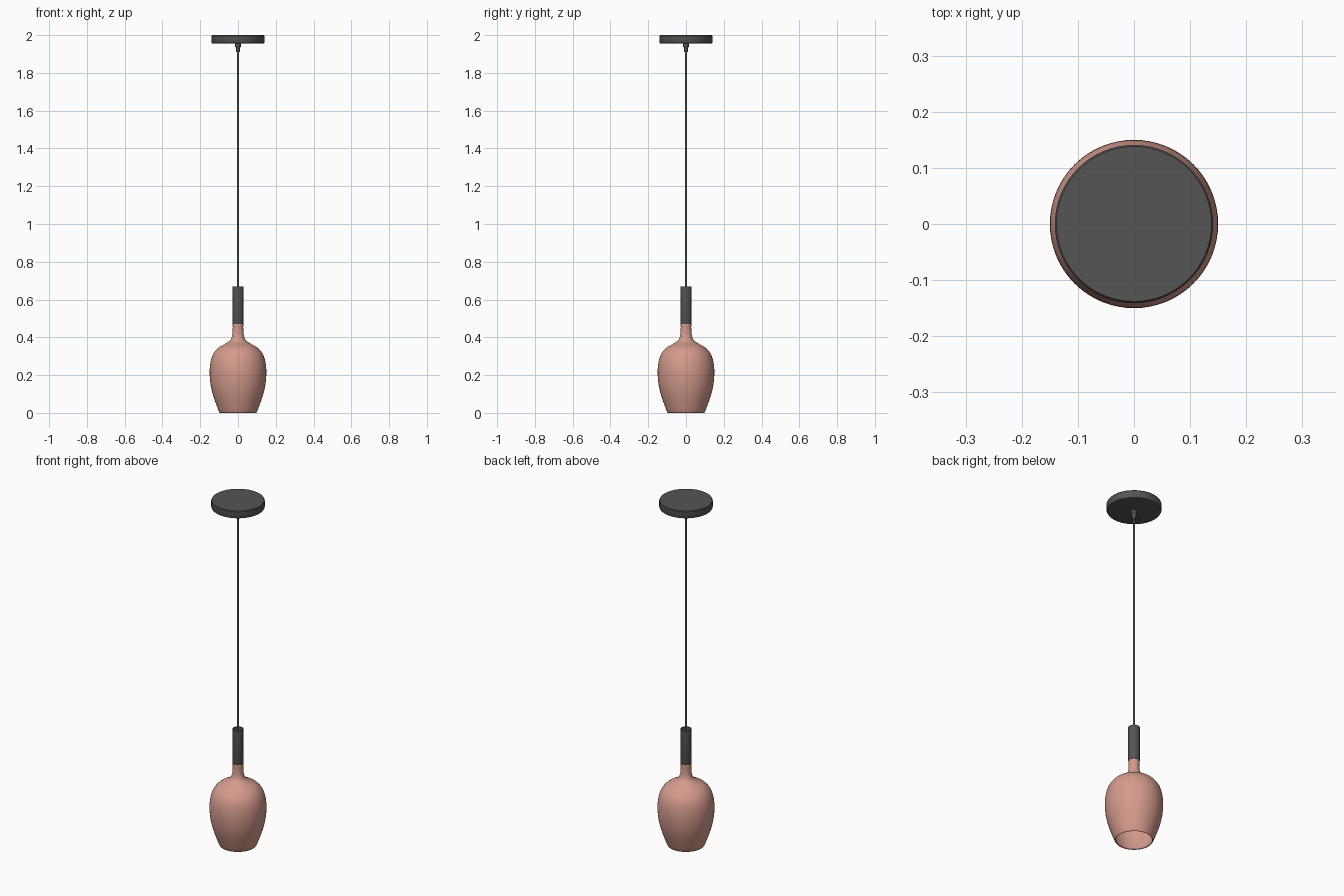
import bpy
import bmesh
import math
from mathutils import Vector

cube = bpy.data.objects.get("Cube")
if cube:
    bpy.data.objects.remove(cube, do_unlink=True)


def make_material(name, rgb):
    mat = bpy.data.materials.new(name)
    mat.use_nodes = True
    mat.diffuse_color = (*rgb, 1)
    bsdf = mat.node_tree.nodes["Principled BSDF"]
    bsdf.inputs["Base Color"].default_value = (*rgb, 1)
    bsdf.inputs["Roughness"].default_value = 0.6
    return mat


def smooth_profile(points, steps=5):
    """Round a coarse (radius, height) profile with a Catmull-Rom spline."""
    pts = [Vector(p) for p in points]
    pts = [2 * pts[0] - pts[1]] + pts + [2 * pts[-1] - pts[-2]]
    out = []
    for a, b, c, d in zip(pts, pts[1:], pts[2:], pts[3:]):
        for k in range(steps):
            t = k / steps
            out.append(0.5 * (2 * b + (c - a) * t + (2 * a - 5 * b + 4 * c - d) * t ** 2
                              + (3 * b - a - 3 * c + d) * t ** 3))
    return out + [pts[-2]]


def lathe(name, profile, mat, sides=64, angle=35):
    """Revolve a profile, listed bottom to top on its outside, around z."""
    bm = bmesh.new()
    rings = []
    for r, z in profile:
        rings.append([bm.verts.new((r * math.cos(math.tau * i / sides),
                                    r * math.sin(math.tau * i / sides), z))
                      for i in range(sides)])
    for low, high in zip(rings, rings[1:]):
        for i in range(sides):
            j = (i + 1) % sides
            bm.faces.new((low[i], low[j], high[j], high[i]))
    # Merge the rings that sit on the axis
    bmesh.ops.remove_doubles(bm, verts=bm.verts[:], dist=1e-5)
    mesh = bpy.data.meshes.new(name)
    bm.to_mesh(mesh)
    bm.free()
    mesh.materials.append(mat)
    obj = bpy.data.objects.new(name, mesh)
    bpy.context.collection.objects.link(obj)
    bpy.ops.object.select_all(action="DESELECT")
    obj.select_set(True)
    bpy.context.view_layer.objects.active = obj
    bpy.ops.object.shade_smooth_by_angle(angle=math.radians(angle))
    return obj


charcoal = make_material("charcoal metal", (0.09, 0.09, 0.09))
pink = make_material("dusty pink", (0.66, 0.33, 0.26))

# Ceiling canopy with softened edges
lathe("canopy", [(0, 1.955), (0.132, 1.955), (0.138, 1.957), (0.141, 1.963),
                 (0.141, 1.996), (0.138, 2), (0, 2)], charcoal)

# Tapered cord grip under the canopy
lathe("cord_grip", [(0, 1.91), (0.01, 1.91), (0.012, 1.935), (0.016, 1.94),
                    (0.016, 1.956), (0, 1.956)], charcoal, 32)

# Cord running down into the socket cover
lathe("cord", [(0, 0.6), (0.006, 0.6), (0.006, 1.92), (0, 1.92)], charcoal, 16)

# Socket cover, a cup open at the top
lathe("socket_cover", [(0, 0.472), (0.029, 0.472), (0.03, 0.475), (0.03, 0.67),
                       (0.026, 0.67), (0.026, 0.61), (0, 0.61)], charcoal, 48)

# Bell shaped shade, open at the bottom
shade = lathe("shade", smooth_profile(
    [(0.097, 0), (0.108, 0.025), (0.131, 0.09), (0.145, 0.15), (0.15, 0.21),
     (0.146, 0.265), (0.132, 0.31), (0.104, 0.345), (0.066, 0.367),
     (0.041, 0.385), (0.031, 0.41), (0.028, 0.44), (0.028, 0.474)]), pink)
wall = shade.modifiers.new("wall thickness", "SOLIDIFY")
wall.thickness = 0.004
wall.offset = -1
